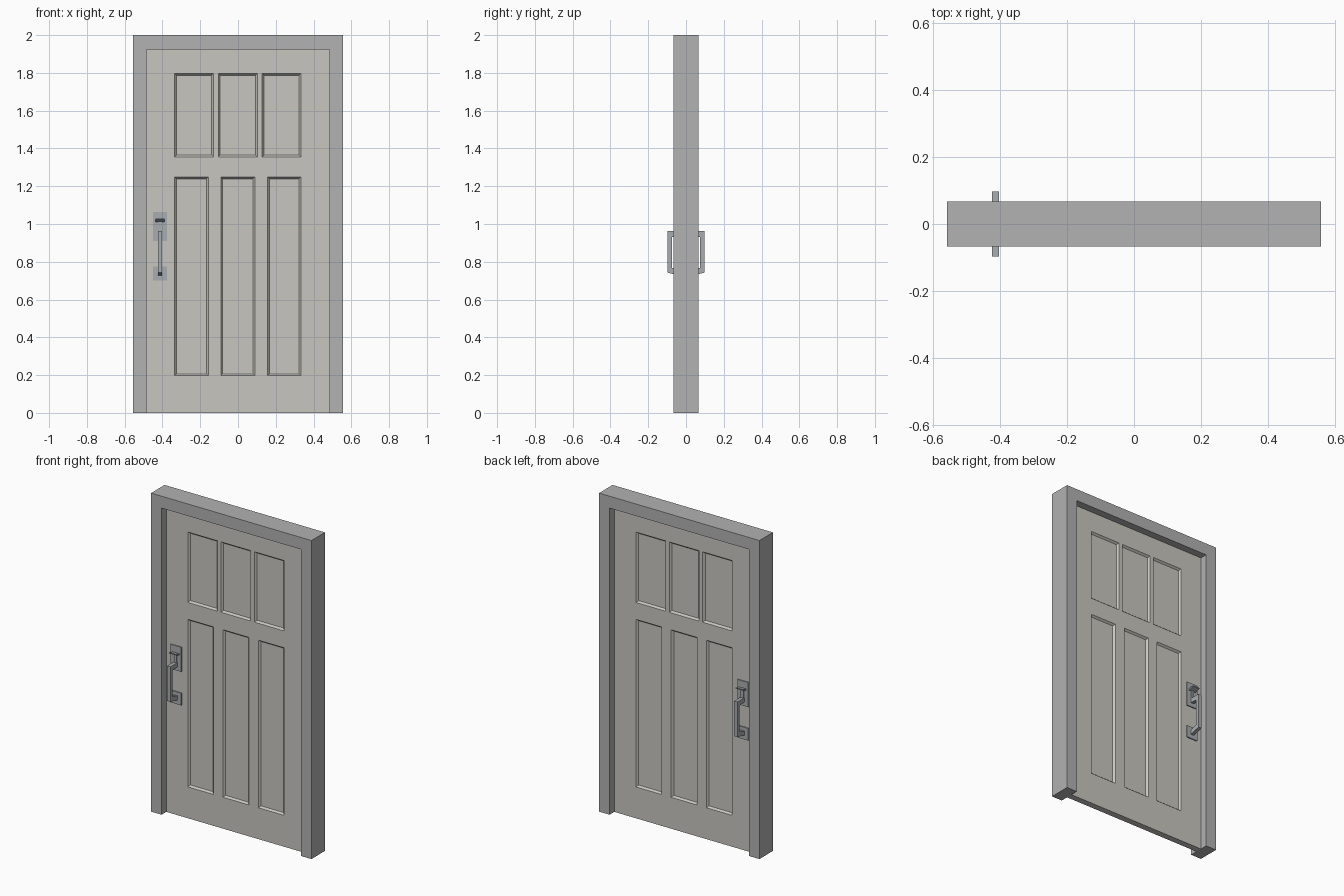
import bpy, bmesh

if "Cube" in bpy.data.objects:
    bpy.data.objects.remove(bpy.data.objects["Cube"])


def material(name, rgb):
    m = bpy.data.materials.new(name)
    m.diffuse_color = (*rgb, 1)
    m.use_nodes = True
    m.node_tree.nodes["Principled BSDF"].inputs["Base Color"].default_value = m.diffuse_color
    return m


FRAME = material("frame grey", (0.445, 0.445, 0.445))
DOOR = material("warm off white", (0.578, 0.565, 0.525))
METAL = material("brushed metal", (0.40, 0.42, 0.434))


def finish(name, bm, mat, mirror=False):
    bmesh.ops.recalc_face_normals(bm, faces=bm.faces[:])
    me = bpy.data.meshes.new(name)
    bm.to_mesh(me)
    bm.free()
    me.materials.append(mat)
    ob = bpy.data.objects.new(name, me)
    bpy.context.collection.objects.link(ob)
    if mirror:  # repeat on the other side of the door
        mod = ob.modifiers.new("both_sides", 'MIRROR')
        mod.use_axis = (False, True, False)
        mod.use_mirror_merge = True
        mod.merge_threshold = 0.0005
    return ob


def prism(name, points, move, mat, mirror=False):
    """Extrude a closed 3D outline along a vector."""
    bm = bmesh.new()
    face = bm.faces.new([bm.verts.new(p) for p in points])
    ext = bmesh.ops.extrude_face_region(bm, geom=[face], use_keep_orig=True)
    verts = [v for v in ext["geom"] if isinstance(v, bmesh.types.BMVert)]
    bmesh.ops.translate(bm, verts=verts, vec=move)
    return finish(name, bm, mat, mirror)


def side_profile(name, yz, x, width):
    pts = [(x - width / 2, y, z) for y, z in yz]
    return prism(name, pts, (width, 0, 0), METAL, True)


def plate(name, x, width, y0, y1, z0, z1):
    return side_profile(name, [(y0, z0), (y1, z0), (y1, z1), (y0, z1)], x, width)


# Door frame: two jambs and a head in one outline
W, IN, TOP, D = 0.557, 0.484, 1.925, 0.067
outline = [(-W, 0), (-W, 2), (W, 2), (W, 0), (IN, 0), (IN, TOP), (-IN, TOP), (-IN, 0)]
prism("door_frame", [(x, -D, z) for x, z in outline], (0, 2 * D, 0), FRAME)

# Door slab: grid with six sunken, bevelled panels, mirrored to the back
FACE = 0.02
panels = []
for z0, z1, spans in ((1.355, 1.797, ((-0.335, -0.13), (-0.104, 0.102), (0.128, 0.333))),
                      (0.197, 1.249, ((-0.335, -0.157), (-0.091, 0.089), (0.156, 0.333)))):
    panels += [(a, b, z0, z1) for a, b in spans]
xs = sorted({-IN, IN} | {v for p in panels for v in p[:2]})
zs = sorted({0, TOP} | {v for p in panels for v in p[2:]})
bm = bmesh.new()
grid = [[bm.verts.new((x, -FACE, z)) for x in xs] for z in zs]
sunk = []
for j in range(len(zs) - 1):
    for i in range(len(xs) - 1):
        f = bm.faces.new((grid[j][i], grid[j][i + 1], grid[j + 1][i + 1], grid[j + 1][i]))
        c = f.calc_center_median()
        if any(a < c.x < b and z0 < c.z < z1 for a, b, z0, z1 in panels):
            sunk.append(f)
bm.normal_update()
rim = [e for e in bm.edges if e.is_boundary]
bmesh.ops.inset_region(bm, faces=sunk, thickness=0.01, depth=-0.012, use_even_offset=True)
ext = bmesh.ops.extrude_edge_only(bm, edges=rim)
for v in ext["geom"]:
    if isinstance(v, bmesh.types.BMVert):
        v.co.y = 0
finish("door_slab", bm, DOOR, True)

# Handle set on both sides
HX = -0.413
plate("upper_handle_plate", HX, 0.075, -FACE + 0.002, -0.027, 0.91, 1.064)
plate("lower_handle_plate", HX, 0.075, -FACE + 0.002, -0.027, 0.70, 0.776)
side_profile("pull_grip", [(-0.022, 0.725), (-0.097, 0.742), (-0.097, 0.962), (-0.022, 0.962),
                           (-0.022, 0.935), (-0.074, 0.932), (-0.074, 0.768), (-0.022, 0.752)],
             HX, 0.022)
side_profile("thumb_latch", [(-0.022, 1.010), (-0.062, 1.024), (-0.062, 1.030), (-0.022, 1.020)],
             HX, 0.048)
plate("latch_stem", HX, 0.018, -0.022, -0.034, 0.955, 1.016)
